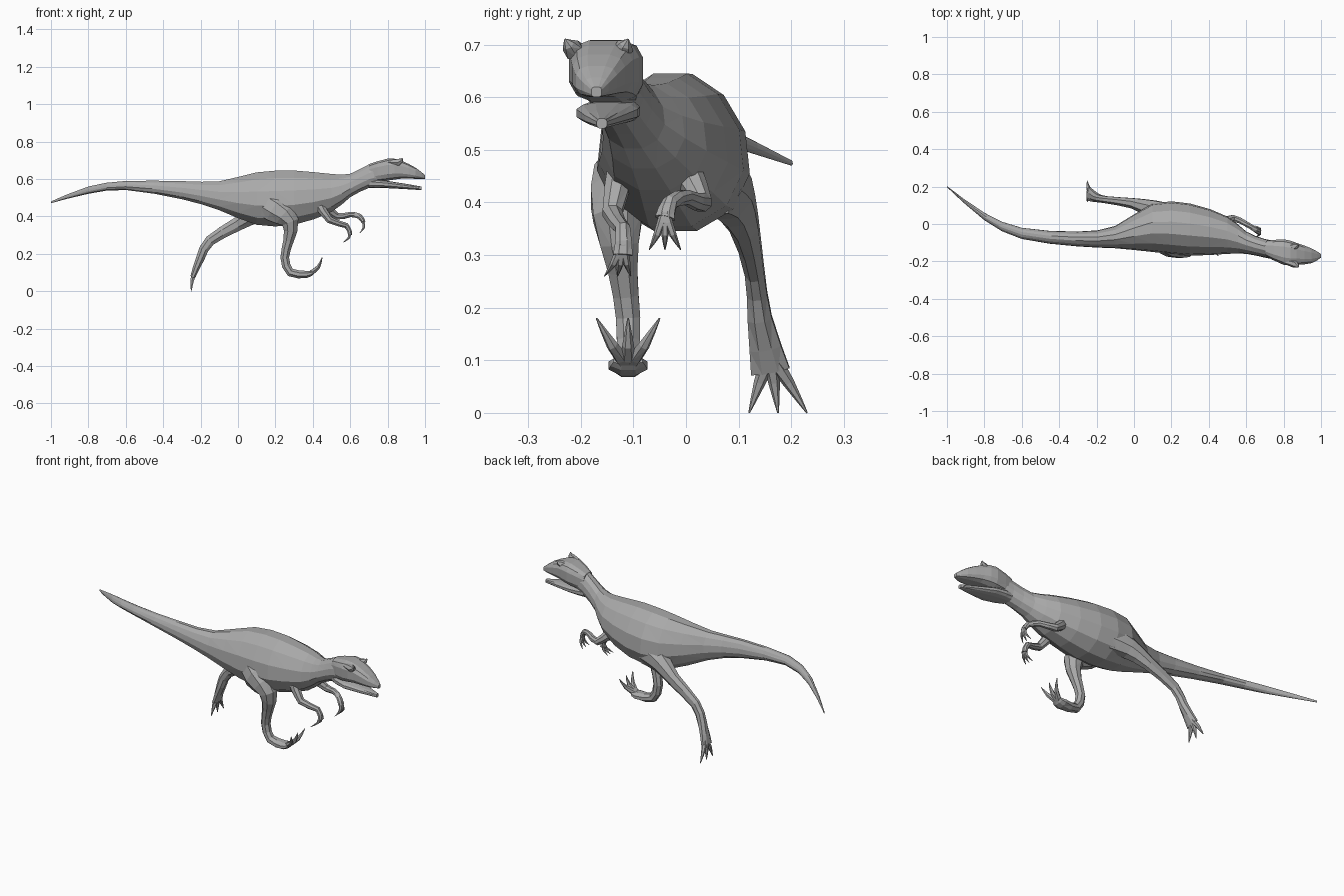
import bpy, bmesh, math
from mathutils import Vector

default_cube = bpy.data.objects.get("Cube")
if default_cube:
    bpy.data.objects.remove(default_cube, do_unlink=True)

GREY = (.4, .4, .4, 1)
hide = bpy.data.materials.new("grey_hide")
hide.use_nodes = True
hide.diffuse_color = GREY
hide.node_tree.nodes["Principled BSDF"].inputs["Base Color"].default_value = GREY


def smooth(points, steps=2):
    """Run a smooth curve through a few stations, adding stations between them."""
    rows = [Vector(point) for point in points]
    result = []
    for index, (start, end) in enumerate(zip(rows, rows[1:])):
        before = rows[max(index - 1, 0)]
        after = rows[min(index + 2, len(rows) - 1)]
        leave, arrive = (end - before) / 2, (after - start) / 2
        for step in range(steps):
            t = step / steps
            ease = t * t * (3 - 2 * t)
            result.append(start.lerp(end, ease)
                          + leave * t * (1 - t) ** 2
                          - arrive * t * t * (1 - t))
    return result + [rows[-1]]


def circle(sides):
    """Cosine and sine pairs round a circle, with a flat side at the top."""
    for side in range(sides):
        angle = math.tau * (side + .5) / sides
        yield math.cos(angle), math.sin(angle)


def skin(name, rings):
    """Join rings of points into one closed, flat shaded, faceted skin."""
    bm = bmesh.new()
    loops = [[bm.verts.new(point) for point in ring] for ring in rings]
    for near, far in zip(loops, loops[1:]):
        for i in range(len(near)):
            bm.faces.new((near[i - 1], near[i], far[i], far[i - 1]))
    bm.faces.new(loops[0])
    bm.faces.new(loops[-1])
    bmesh.ops.triangulate(bm, faces=bm.faces[:])
    bmesh.ops.recalc_face_normals(bm, faces=bm.faces[:])
    mesh = bpy.data.meshes.new(name)
    bm.to_mesh(mesh)
    bm.free()
    mesh.materials.append(hide)
    bpy.context.collection.objects.link(bpy.data.objects.new(name, mesh))


def hull(name, stations, power=1, pinch=0):
    """Loft along x. Station: x, middle y, half width, bottom z, top z.
    A low power squares the section; pinch narrows its upper half."""
    rings = []
    for x, middle, half_width, bottom, top in smooth(stations):
        ring = []
        for across, up in circle(12):
            across = math.copysign(abs(across) ** power, across) * (1 - pinch * up)
            up = math.copysign(abs(up) ** power, up)
            ring.append((x, middle + across * half_width,
                         (bottom + top) / 2 + up * (top - bottom) / 2))
        rings.append(ring)
    skin(name, rings)


def limb(name, path, sides=8):
    """Bent tube. Point: x, y, z, half depth, and half width if it differs."""
    path = smooth([(*point[:4], point[-1]) for point in path])
    centres = [point.xyz if len(point) == 3 else Vector(point[:3]) for point in path]
    rings = []
    for index, (centre, point) in enumerate(zip(centres, path)):
        ahead = centres[min(index + 1, len(centres) - 1)]
        along = (ahead - centres[max(index - 1, 0)]).normalized()
        sideways = Vector((0, 1, 0))
        sideways = (sideways - along * sideways.dot(along)).normalized()
        forward = along.cross(sideways)
        rings.append([centre + forward * across * point[3] + sideways * up * point[4]
                      for across, up in circle(sides)])
    skin(name, rings)


def claws(name, root, tip, spread, radius, bow):
    """Three pointed digits fanned across y, bowed forward along x."""
    root = Vector(root)
    for label, turn in (("outer", -1), ("middle", 0), ("inner", 1)):
        end = Vector(tip) + Vector((0, turn * spread, 0))
        bend = root.lerp(end, .5) + Vector((bow, 0, -bow / 2))
        limb(f"{name}_{label}", [(*root, radius), (*bend, radius * .7),
                                 (*end, radius / 10)], sides=6)


# Tail, torso and neck
hull("body", [
    (-1, .2, .003, .47, .48),
    (-.8, .04, .02, .52, .56),
    (-.6, -.05, .03, .54, .59),
    (-.3, -.08, .04, .49, .59),
    (-.1, -.07, .06, .43, .59),
    (.1, -.02, .13, .35, .64),
    (.3, -.03, .14, .35, .65),
    (.5, -.06, .1, .42, .63),
    (.6, -.1, .06, .5, .63),
    (.7, -.13, .05, .55, .68),
    (.8, -.15, .05, .58, .7)], pinch=.12)

# Head and open jaw
hull("upper_head", [
    (.7, -.13, .04, .58, .68),
    (.8, -.15, .07, .59, .71),
    (.87, -.16, .06, .6, .7),
    (.95, -.17, .04, .6, .66),
    (1, -.17, .01, .6, .62)], power=.65)
hull("lower_jaw", [
    (.7, -.13, .04, .55, .6),
    (.8, -.15, .06, .55, .59),
    (.98, -.16, .01, .54, .56)], power=.75)

# Pointed brow over each eye
for side, base, point in (("right", -.2, -.23), ("left", -.13, -.11)):
    limb(side + "_brow", [(.8, base, .69, .01),
                          (.86, (base + point) / 2, .69, .02),
                          (.88, point, .71, .002)], sides=6)

# Right leg, swung forward with the foot lifted
limb("right_leg", [
    (.1, -.08, .5, .07, .04),
    (.2, -.12, .44, .08, .06),
    (.28, -.13, .37, .05),
    (.27, -.12, .27, .03),
    (.25, -.11, .18, .025),
    (.28, -.11, .1, .025),
    (.37, -.11, .09, .02, .04),
    (.4, -.11, .1, .01, .03)])
claws("right_toe", (.38, -.11, .09), (.45, -.11, .18),
      spread=.06, radius=.016, bow=.014)

# Left leg, stretched backward
limb("left_leg", [
    (.2, .06, .45, .08, .05),
    (.1, .08, .42, .06, .05),
    (0, .11, .36, .04, .03),
    (-.15, .13, .27, .03, .02),
    (-.2, .14, .18, .025),
    (-.24, .16, .08, .015, .04)])
claws("left_toe", (-.23, .16, .11), (-.25, .175, 0),
      spread=.055, radius=.016, bow=-.005)

# Arms
limb("right_arm", [
    (.43, -.12, .47, .03),
    (.49, -.14, .38, .02),
    (.58, -.12, .35, .015),
    (.6, -.12, .3, .012, .02)])
claws("right_finger", (.6, -.12, .32), (.56, -.13, .26),
      spread=.025, radius=.01, bow=.012)
limb("left_arm", [
    (.46, 0, .46, .03),
    (.53, .03, .4, .02),
    (.6, 0, .41, .015),
    (.65, -.03, .4, .015),
    (.67, -.04, .37, .012, .02)])
claws("left_finger", (.67, -.04, .38), (.65, -.04, .31),
      spread=.03, radius=.01, bow=.012)
